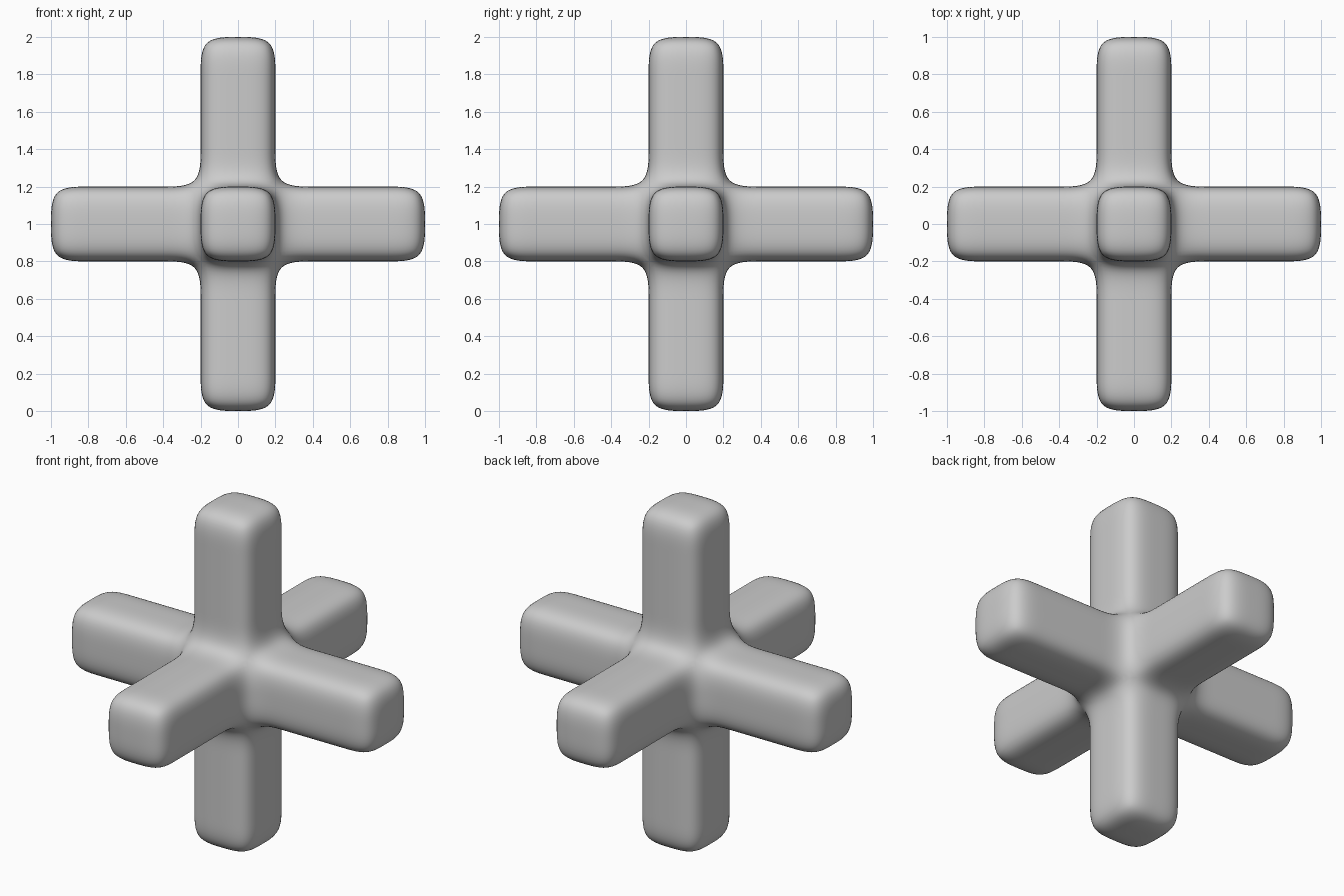
import bpy
import bmesh
from mathutils import Vector

if "Cube" in bpy.data.objects:
    bpy.data.objects.remove(bpy.data.objects["Cube"])

HALF = 0.2    # half width of an arm
STEP = 0.2    # spacing of the loops along an arm

# Central cube, two quads across on every side
bm = bmesh.new()
bmesh.ops.create_cube(bm, size=2 * HALF)
bmesh.ops.subdivide_edges(bm, edges=bm.edges[:], cuts=1, use_grid_fill=True)


def grow_arm(direction):
    """Extrude one side of the cube out to a distance of 1."""
    def on_end(co, dist):
        along = co.dot(direction)
        across = co - direction * along
        return (abs(along - dist) < 1e-4
                and max(abs(c) for c in across) < HALF + 1e-4)

    dist = HALF
    for _ in range(4):
        old = [f for f in bm.faces if all(on_end(v.co, dist) for v in f.verts)]
        result = bmesh.ops.extrude_face_region(bm, geom=old)
        moved = [g for g in result["geom"] if isinstance(g, bmesh.types.BMVert)]
        bmesh.ops.translate(bm, verts=moved, vec=direction * STEP)
        left = [f for f in old if f.is_valid]
        if left:
            bmesh.ops.delete(bm, geom=left, context='FACES')
        dist += STEP


# Six arms
for axis in range(3):
    for sign in (-1, 1):
        d = Vector((0, 0, 0))
        d[axis] = sign
        grow_arm(d)

bmesh.ops.recalc_face_normals(bm, faces=bm.faces[:])
for f in bm.faces:
    f.smooth = True

mesh = bpy.data.meshes.new("six_arm_cross")
bm.to_mesh(mesh)
bm.free()
cross = bpy.data.objects.new("six_arm_cross", mesh)
cross.location.z = 1
bpy.context.collection.objects.link(cross)

# Soft rounded ends and fillets
sub = cross.modifiers.new("smooth", 'SUBSURF')
sub.levels = sub.render_levels = 3
